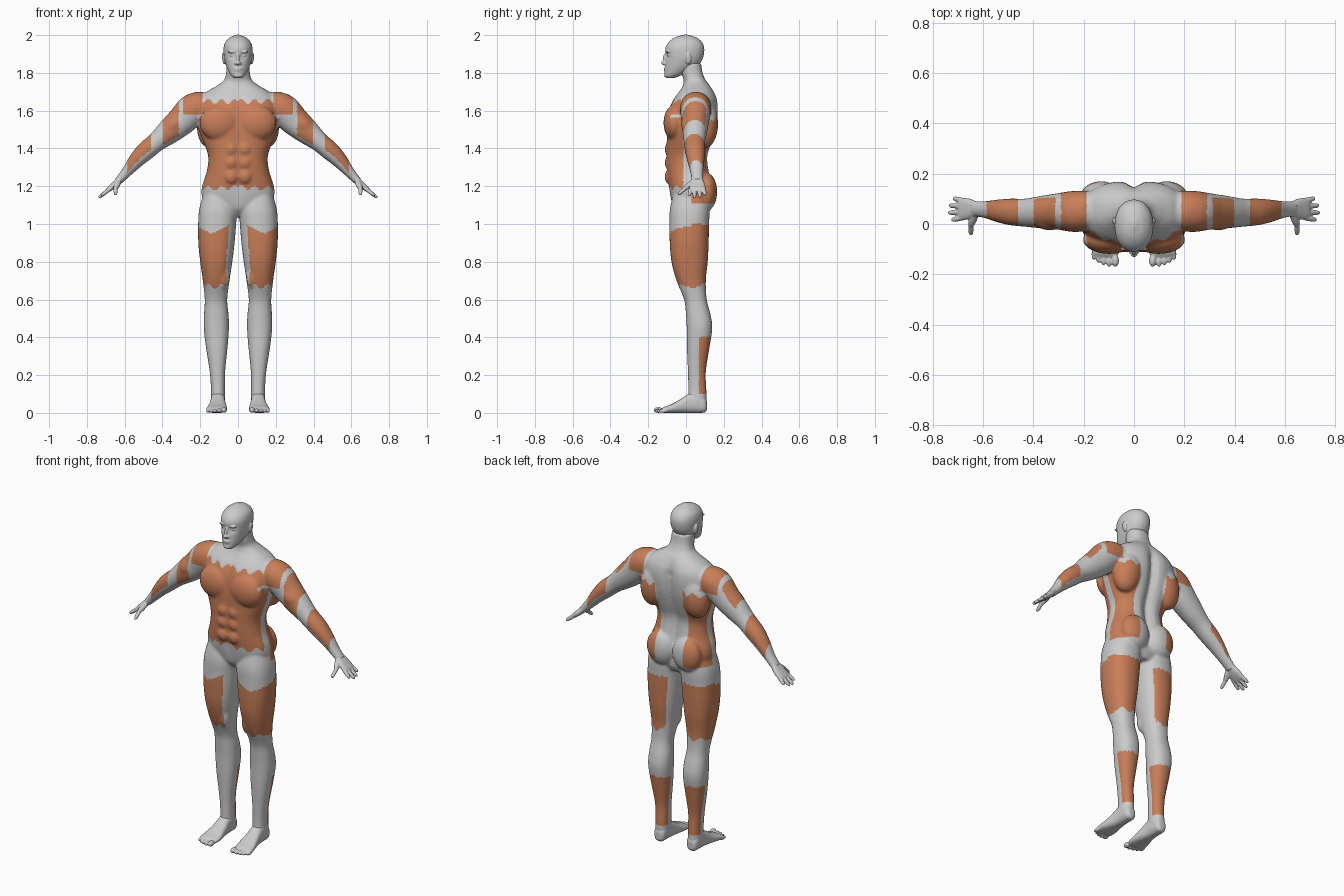
import bpy, bmesh, math
from mathutils import Vector, Matrix

ORANGE = bpy.data.materials.new("orange_zone")
ORANGE.diffuse_color = (0.58, 0.21, 0.10, 1)


def spline(rows, steps=5):
    """Catmull-Rom resampling of rows of numbers."""
    out = []
    for i in range(len(rows) - 1):
        p = [rows[max(0, min(len(rows) - 1, i + k))] for k in (-1, 0, 1, 2)]
        for s in range(steps):
            t = s / steps
            out.append([0.5 * (2 * b + (c - a) * t + (2 * a - 5 * b + 4 * c - d) * t * t
                               + (3 * b - a - 3 * c + d) * t ** 3) for a, b, c, d in zip(*p)])
    return out + [list(rows[-1])]


def loft(bm, rings, n=2.3, seg=36, sides=(1, -1), warp=None):
    """Skin superellipse rings (centre, half axis u, half axis v), capped."""
    for side in sides:
        loops = []
        for c, u, v in rings:
            loop = []
            for k in range(seg):
                a = 2 * math.pi * k / seg
                ca, sa = math.cos(a), math.sin(a)
                p = (c + u * math.copysign(abs(ca) ** (2 / n), ca)
                     + v * math.copysign(abs(sa) ** (2 / n), sa))
                if warp:
                    p = warp(p)
                loop.append(bm.verts.new((p.x * side, p.y, p.z)))
            loops.append(loop)
        for a, b in zip(loops, loops[1:]):
            for k in range(seg):
                bm.faces.new((a[k], a[(k + 1) % seg], b[(k + 1) % seg], b[k]))
        bm.faces.new(loops[0])
        bm.faces.new(loops[-1])


def upright(rows):
    """Rows (z, x_in, x_out, y_front, y_back) to horizontal rings."""
    return [(Vector(((a + b) / 2, (f + k) / 2, z)), Vector(((b - a) / 2, 0, 0)),
             Vector((0, (k - f) / 2, 0))) for z, a, b, f, k in spline(rows)]


def limb(rows):
    """Rows (x, y, z, radius along y, radius across) to rings along a path."""
    pts = spline(rows)
    rings = []
    for i, (x, y, z, ry, rp) in enumerate(pts):
        a, b = pts[max(i - 1, 0)], pts[min(i + 1, len(pts) - 1)]
        d = Vector((b[0] - a[0], 0, b[2] - a[2])).normalized()
        rings.append((Vector((x, y, z)), Vector((0, ry, 0)), Vector((-d.z, 0, d.x)) * rp))
    return rings


def blob(bm, c, r, tilt=0, sides=(1, -1)):
    """Ellipsoid, tilted about y, mirrored."""
    for s in sides:
        m = (Matrix.Translation((c[0] * s, c[1], c[2])) @ Matrix.Rotation(tilt * s, 4, 'Y')
             @ Matrix.Diagonal((*r, 1)))
        bmesh.ops.create_uvsphere(bm, u_segments=24, v_segments=16, radius=1, matrix=m)


def finger(bm, a, b, r, side):
    """Tapered rounded rod."""
    a, b = Vector(a), Vector(b)
    d = (b - a).normalized()
    u = d.orthogonal().normalized()
    v = d.cross(u)
    rings = [(a.lerp(b, t), u * r * k, v * r * k)
             for t, k in ((0, 1), (.5, 1.02), (.8, .9), (.93, .7), (1, .25))]
    loft(bm, rings, 2, 12, (side,))


def fuse(name, bm, voxel, smooth, zone=None):
    """Merge overlapping pieces into one smooth skin and paint the zones."""
    bmesh.ops.recalc_face_normals(bm, faces=bm.faces)
    me = bpy.data.meshes.new(name)
    bm.to_mesh(me)
    bm.free()
    ob = bpy.data.objects.new(name, me)
    bpy.context.collection.objects.link(ob)
    rm = ob.modifiers.new("fuse", 'REMESH')
    rm.mode, rm.voxel_size = 'VOXEL', voxel
    sm = ob.modifiers.new("soften", 'SMOOTH')
    sm.factor, sm.iterations = 0.5, smooth
    dg = bpy.context.evaluated_depsgraph_get()
    new = bpy.data.meshes.new_from_object(ob.evaluated_get(dg))
    ob.modifiers.clear()
    ob.data = new
    new.name = name
    new.materials.clear()
    if zone:
        new.materials.append(None)
        new.materials.append(ORANGE)
    for p in new.polygons:
        p.use_smooth = True
        p.material_index = 1 if zone and zone(p.center, p.normal) else 0
    return ob


def zone(c, n):
    """Orange muscle zones."""
    a, s = abs(c.x), math.copysign(1, c.x)
    jag = 0.012 * math.sin(a * 90)
    if c.z < 0.5:
        return 0.10 < c.z < 0.40 and c.y > 0.065
    if c.z < 1.05:
        top = 1.0 if c.y > 0.03 else 0.95 + 0.5 * abs(a - 0.14)
        return 0.67 + jag < c.z < top and n.x * s > -0.6
    if a > 0.46:
        return a < 0.585 and n.z > -0.25
    if a > 0.29:
        return 0.31 + jag < a < 0.41 + jag and (n.z > 0.35 or n.y < -0.75)
    if a > 0.185 and c.z > 1.56:
        return c.z > 1.58 and n.z > -0.4
    if c.y < -0.015:
        return 1.19 + 0.3 * max(0, 0.08 - a) * 0.3 + jag < c.z < 1.65 + jag and a < 0.225
    return c.y > 0.03 and a > 0.09 and 1.11 < c.z < 1.56 + jag and a < 0.225


def furrow(p):
    """Spine groove and breastbone groove."""
    g = math.exp(-(p.x / 0.03) ** 2) * max(0, min(1, (p.z - 1.08) / .1, (1.74 - p.z) / .1))
    return Vector((p.x, p.y + (-0.028 if p.y > 0.04 else 0.008) * g, p.z))


# torso and neck
body = bmesh.new()
torso = [(1.04, .06, -.03, .10), (1.08, .14, -.065, .12), (1.14, .188, -.083, .135),
         (1.20, .19, -.093, .14), (1.28, .165, -.103, .125), (1.36, .158, -.106, .118),
         (1.44, .185, -.105, .142), (1.52, .212, -.104, .163), (1.60, .215, -.094, .172),
         (1.66, .20, -.068, .167), (1.70, .165, -.038, .150), (1.73, .115, -.018, .130),
         (1.76, .075, -.012, .105), (1.80, .063, -.025, .088), (1.85, .06, -.03, .08)]
loft(body, upright([(z, -w, w, f, b) for z, w, f, b in torso]), 2.4, 48, (1,), furrow)
# chest, belly, back and seat muscles
blob(body, (.098, -.062, 1.535), (.105, .057, .095))
blob(body, (.085, .11, 1.17), (.088, .055, .10))
blob(body, (.13, .10, 1.53), (.085, .07, .13), -.2)
for z in (1.25, 1.325, 1.395):
    blob(body, (.036, -.088, z), (.036, .025, .038))

# legs
leg = [(1.17, .03, .18, -.065, .11), (1.08, .006, .205, -.085, .125), (1.0, .010, .211, -.087, .122),
       (.90, .018, .21, -.086, .12), (.80, .03, .20, -.077, .115), (.70, .045, .186, -.05, .105),
       (.60, .057, .176, -.010, .11), (.52, .050, .18, .0, .130), (.45, .048, .181, .004, .139),
       (.35, .055, .170, .005, .125), (.22, .068, .150, .010, .105), (.12, .069, .143, .012, .108),
       (.05, .069, .145, .008, .109)]
loft(body, upright(leg), 2.3)
blob(body, (.116, .012, .63), (.035, .03, .045))
blob(body, (.078, -.012, .73), (.035, .04, .075))

# arms
arm = [(.15, .055, 1.625, .075, .07), (.23, .05, 1.61, .082, .085), (.30, .05, 1.545, .072, .078),
       (.37, .047, 1.485, .064, .066), (.43, .045, 1.435, .056, .052), (.49, .048, 1.385, .053, .050),
       (.54, .052, 1.335, .045, .041), (.59, .057, 1.275, .034, .028), (.635, .06, 1.225, .030, .021)]
loft(body, limb(arm), 2.1)
blob(body, (.225, .05, 1.615), (.06, .08, .088), -.3)
blob(body, (.335, .015, 1.53), (.075, .04, .045), .72)
fuse("body", body, 0.008, 3, zone)

# head
head = bmesh.new()
skull = [(1.772, .02, -.103, -.065), (1.785, .036, -.112, -.03), (1.81, .051, -.113, .02),
         (1.84, .064, -.111, .065), (1.87, .072, -.109, .086), (1.90, .076, -.110, .095),
         (1.935, .076, -.108, .096), (1.965, .066, -.090, .083), (1.987, .043, -.060, .056),
         (1.998, .018, -.028, .025), (2.003, .003, -.008, .006)]


def face(p):
    """Hollow eye sockets."""
    d = (Vector((abs(p.x), p.z)) - Vector((.031, 1.893))) / .017
    return p + Vector((0, .013 * math.exp(-d.length_squared) if p.y < -.03 else 0, 0))


loft(head, upright([(z, -w, w, f, b) for z, w, f, b in skull]), 2.15, 48, (1,), face)
one = (1,)
blob(head, (0, -.109, 1.873), (.009, .015, .03), 0, one)        # nose bridge
blob(head, (0, -.117, 1.853), (.014, .015, .011), 0, one)       # nose tip
blob(head, (.011, -.111, 1.85), (.008, .011, .008))             # nostrils
blob(head, (0, -.109, 1.823), (.024, .009, .005), 0, one)       # upper lip
blob(head, (0, -.108, 1.813), (.020, .009, .005), 0, one)       # lower lip
blob(head, (0, -.104, 1.787), (.022, .012, .012), 0, one)       # chin
blob(head, (.03, -.098, 1.912), (.024, .010, .007))             # brows
blob(head, (.031, -.088, 1.893), (.012, .012, .009))            # eyes
blob(head, (.076, .012, 1.875), (.008, .017, .031), .15)        # ears
fuse("head", head, 0.004, 2)

for side, word in ((1, "left"), (-1, "right")):
    # hand: palm, four fingers and thumb
    hand = bmesh.new()
    palm = [(.60, .058, 1.262, .029, .021), (.63, .060, 1.232, .031, .018),
            (.655, .060, 1.207, .041, .017), (.685, .060, 1.182, .043, .013),
            (.697, .060, 1.172, .036, .008)]
    loft(hand, limb(palm), 2.5, 28, (side,))
    for y0, y1, tip in ((.026, .016, .042), (.048, .044, .055), (.071, .073, .052), (.092, .102, .036)):
        finger(hand, (.675, y0, 1.188), (.683 + tip, y1, 1.183 - tip * .8), .0105, side)
    finger(hand, (.632, .035, 1.222), (.650, -.008, 1.185), .015, side)
    finger(hand, (.648, -.002, 1.19), (.648, -.043, 1.155), .0105, side)
    fuse(word + "_hand", hand, 0.0035, 2)

    # foot: lofted from heel to ball, plus toes
    foot = bmesh.new()
    sole = [(.111, .107, .016, .015, .06), (.098, .107, .032, .002, .085), (.06, .107, .037, 0, .12),
            (.02, .107, .038, 0, .105), (-.03, .108, .045, 0, .072), (-.08, .111, .054, 0, .045),
            (-.115, .114, .054, 0, .032), (-.13, .115, .046, .004, .022)]
    rings = [(Vector((x, y, (a + b) / 2)), Vector((w, 0, 0)), Vector((0, 0, (b - a) / 2)))
             for y, x, w, a, b in spline(sole)]
    loft(foot, rings, 2.5, 32, (side,))
    for x, y, r in ((.074, -.146, .0155), (.099, -.147, .0115), (.121, -.141, .011),
                    (.141, -.132, .0105), (.159, -.120, .0105)):
        blob(foot, (x, y, r), (r * .92, .024, r), 0, (side,))
    fuse(word + "_foot", foot, 0.0045, 2)
